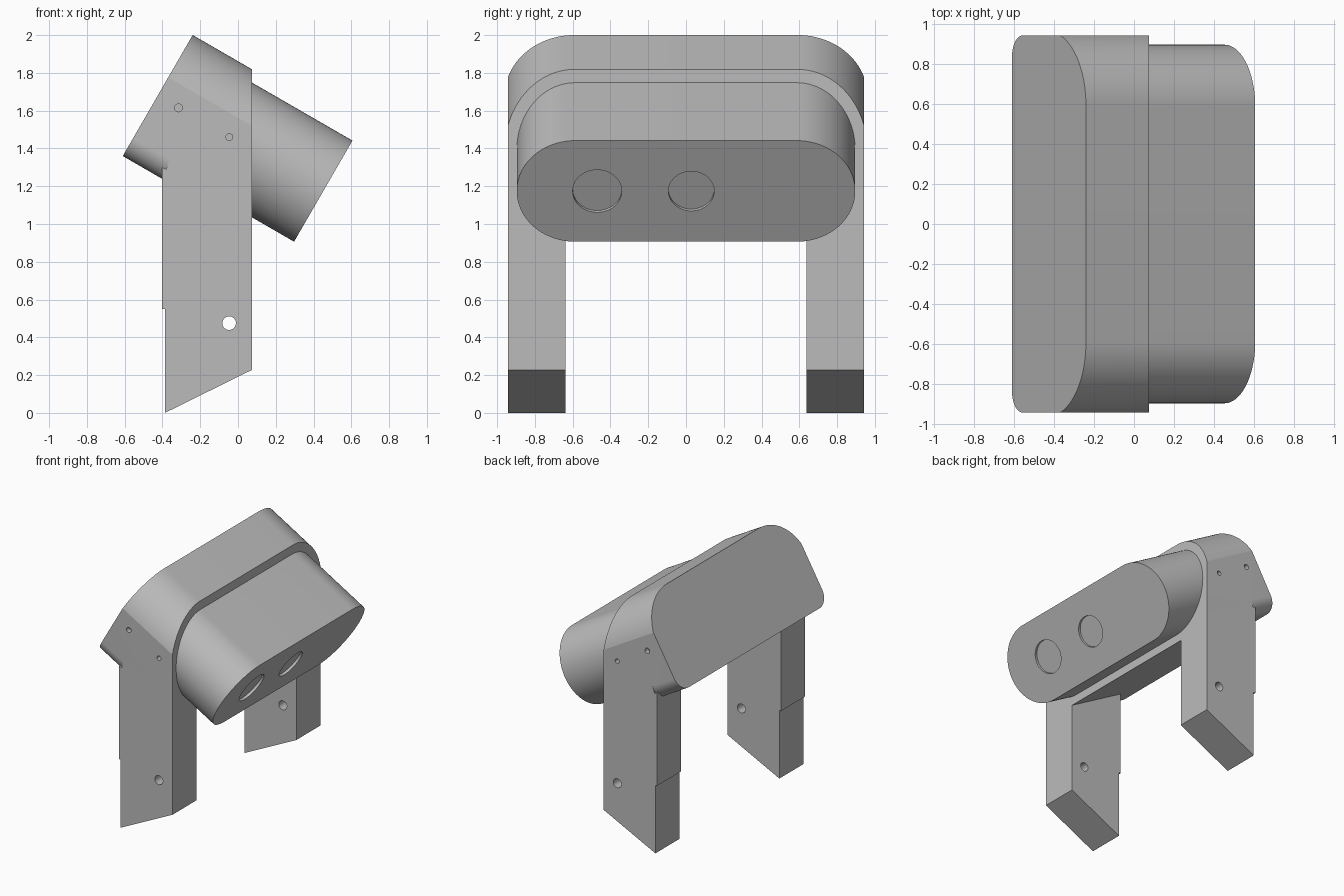
import bpy, bmesh, math
from mathutils import Vector, Matrix

if "Cube" in bpy.data.objects:
    bpy.data.objects.remove(bpy.data.objects["Cube"])

grey = bpy.data.materials.new("plain grey")
grey.use_nodes = True
GREY = (0.50, 0.50, 0.50, 1)
grey.diffuse_color = GREY
grey.node_tree.nodes["Principled BSDF"].inputs["Base Color"].default_value = GREY

# Tilted frame of the head: axis points forward and down, up is across it
TILT = math.radians(30)
AXIS = Vector((math.cos(TILT), 0, -math.sin(TILT)))
UP = Vector((math.sin(TILT), 0, math.cos(TILT)))
SIDE = Vector((0, 1, 0))
BACK = Vector((-0.425, 0, 1.68))
LENGTH = 1.012
HALF_WIDTH = 0.943
FRONT_X = 0.075


def arc(cy, cv, r, start, end, steps=24):
    return [(cy + r * math.cos(math.radians(start + (end - start) * i / steps)),
             cv + r * math.sin(math.radians(start + (end - start) * i / steps)))
            for i in range(steps + 1)]


def mirrored(half):
    return half + [(-y, v) for y, v in reversed(half)]


def prism(name, points, offset, cut_x=None):
    """Extrude a closed loop of points by an offset, optionally trimmed at x."""
    bm = bmesh.new()
    face = bm.faces.new([bm.verts.new(p) for p in points])
    top = bmesh.ops.extrude_face_region(bm, geom=[face])["geom"]
    bmesh.ops.translate(bm, vec=offset, verts=[g for g in top if isinstance(g, bmesh.types.BMVert)])
    if cut_x is not None:
        bmesh.ops.bisect_plane(bm, geom=bm.verts[:] + bm.edges[:] + bm.faces[:],
                               plane_co=(cut_x, 0, 0), plane_no=(1, 0, 0), clear_outer=True)
        bmesh.ops.holes_fill(bm, edges=[e for e in bm.edges if e.is_boundary])
    bmesh.ops.recalc_face_normals(bm, faces=bm.faces)
    mesh = bpy.data.meshes.new(name)
    bm.to_mesh(mesh)
    bm.free()
    mesh.materials.append(grey)
    obj = bpy.data.objects.new(name, mesh)
    bpy.context.collection.objects.link(obj)
    return obj


def head_prism(name, profile, start, length, cut_x=None):
    points = [BACK + AXIS * start + SIDE * y + UP * v for y, v in profile]
    return prism(name, points, AXIS * length, cut_x)


def rod(name, centre, direction, radius, length):
    bpy.ops.mesh.primitive_cylinder_add(vertices=40, radius=radius, depth=length, location=centre)
    obj = bpy.context.object
    obj.name = name
    obj.rotation_euler = direction.to_track_quat("Z", "Y").to_euler()
    obj.data.materials.append(grey)
    obj.hide_render = True
    return obj


def combine(target, other, operation):
    mod = target.modifiers.new("combine", "BOOLEAN")
    mod.operation, mod.solver, mod.object = operation, "EXACT", other
    bpy.context.view_layer.objects.active = target
    bpy.ops.object.modifier_apply(modifier=mod.name)
    bpy.data.objects.remove(other)


# Housing: wide rounded top, tight lower corners, trimmed upright at the front
R = 0.37
clip = math.degrees(math.acos((HALF_WIDTH - 0.59) / R))
half = arc(0.833, -0.26, 0.11, -90, 0) + arc(0.59, 0, R, clip, 90)
housing = head_prism("housing_and_legs", mirrored(half), 0, 0.95, FRONT_X)

# Legs: flush with the housing sides, stepped back edge and slanted foot
leg = [(-0.387, 0), (FRONT_X, 0.228), (FRONT_X, 1.2), (-0.36, 1.348), (-0.38, 1.29),
       (-0.403, 1.30), (-0.403, 0.55), (-0.387, 0.55)]
for y in (-HALF_WIDTH, 0.638):
    combine(housing, prism("leg", [(x, y, z) for x, z in leg], SIDE * (HALF_WIDTH - 0.638)), "UNION")

# Pivot hole through both legs, and shallow screw holes on each side
combine(housing, rod("pivot_cutter", (-0.047, 0, 0.475), SIDE, 0.036, 3), "DIFFERENCE")
for side in (-1, 1):
    for x, z, r in ((-0.315, 1.615, 0.021), (-0.046, 1.46, 0.018)):
        combine(housing, rod("screw_cutter", (x, side * HALF_WIDTH, z), SIDE, r, 0.08), "DIFFERENCE")

# Barrel: stadium section coming out of the housing
half = arc(0.587, 0, 0.309, -90, 90, 48)
barrel = head_prism("barrel", mirrored(half), 0.3, LENGTH - 0.3)

# Two shallow round recesses in the barrel's end
for y, r in ((-0.47, 0.13), (0.028, 0.121)):
    combine(barrel, rod("recess_cutter", BACK + AXIS * LENGTH + SIDE * y, AXIS, r, 0.04), "DIFFERENCE")

# Smooth curves, sharp edges
for obj in (housing, barrel):
    bpy.ops.object.select_all(action="DESELECT")
    obj.select_set(True)
    bpy.context.view_layer.objects.active = obj
    bpy.ops.object.shade_smooth_by_angle(angle=math.radians(14))
